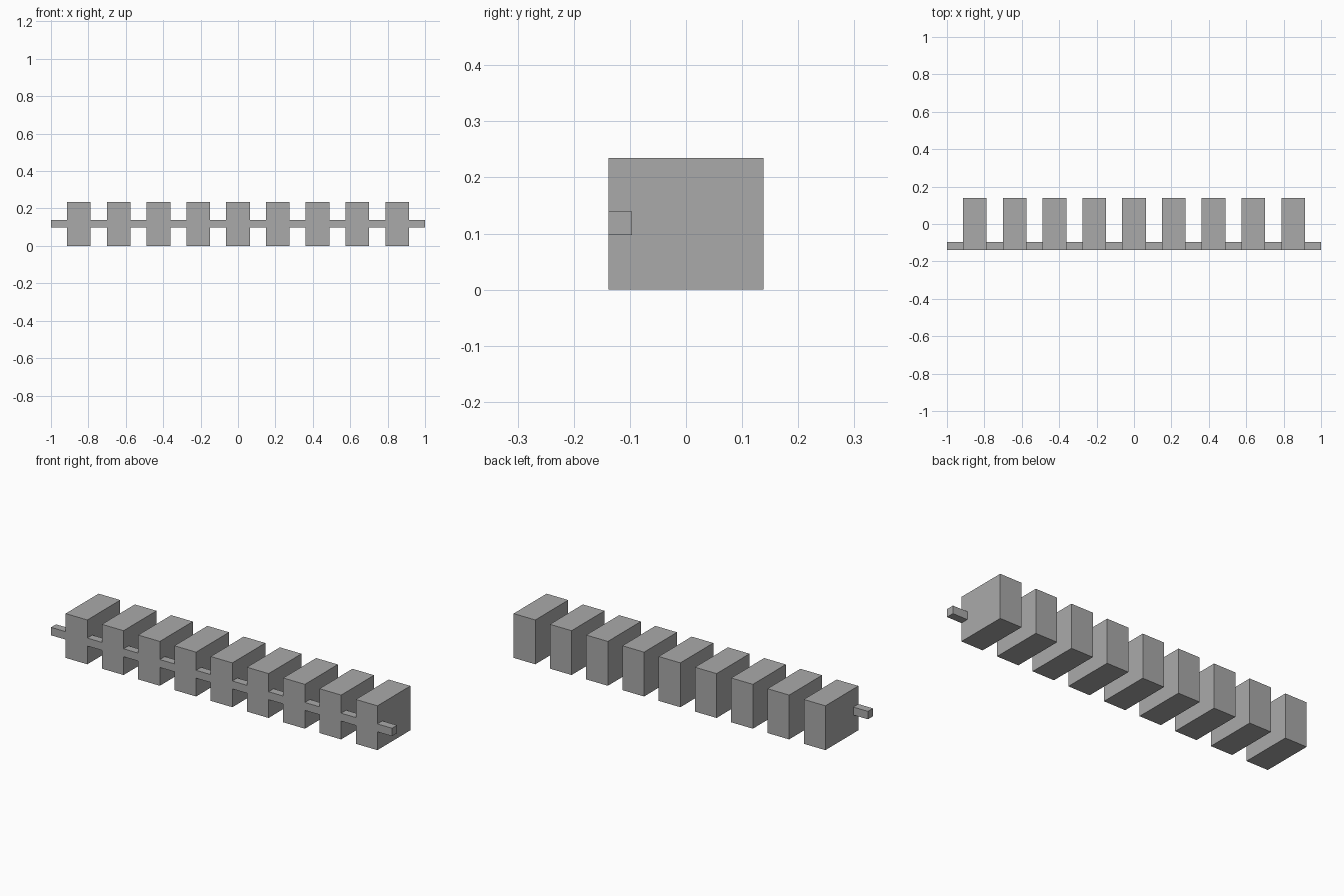
import bpy

BLOCKS = 9
BLOCK_W, DEPTH, HEIGHT = 0.127, 0.276, 0.235
BAR, BAR_Z = 0.042, 0.118
GAP = (2 - BLOCKS * BLOCK_W) / (BLOCKS + 1)
PITCH = BLOCK_W + GAP

cube = bpy.data.objects.get("Cube")
if cube:
    bpy.data.objects.remove(cube, do_unlink=True)

grey = bpy.data.materials.new("plain_grey")
grey.use_nodes = True
colour = (0.4, 0.4, 0.4, 1)
grey.diffuse_color = colour
grey.node_tree.nodes["Principled BSDF"].inputs["Base Color"].default_value = colour


def box(name, centre, size):
    bpy.ops.mesh.primitive_cube_add(size=1, location=centre)
    obj = bpy.context.object
    obj.name = name
    obj.scale = size
    bpy.ops.object.transform_apply(location=False, rotation=False, scale=True)
    obj.data.materials.append(grey)
    return obj


# Row of evenly spaced blocks
for i in range(BLOCKS):
    x = (i - (BLOCKS - 1) / 2) * PITCH
    box(f"block_{i + 1}", (x, 0, HEIGHT / 2), (BLOCK_W, DEPTH, HEIGHT))

# Thin bar segments, flush with the block fronts, in each gap and at both ends
for i in range(BLOCKS + 1):
    x = (i - BLOCKS / 2) * PITCH
    box(f"bar_segment_{i + 1}", (x, (BAR - DEPTH) / 2, BAR_Z), (GAP, BAR, BAR))
